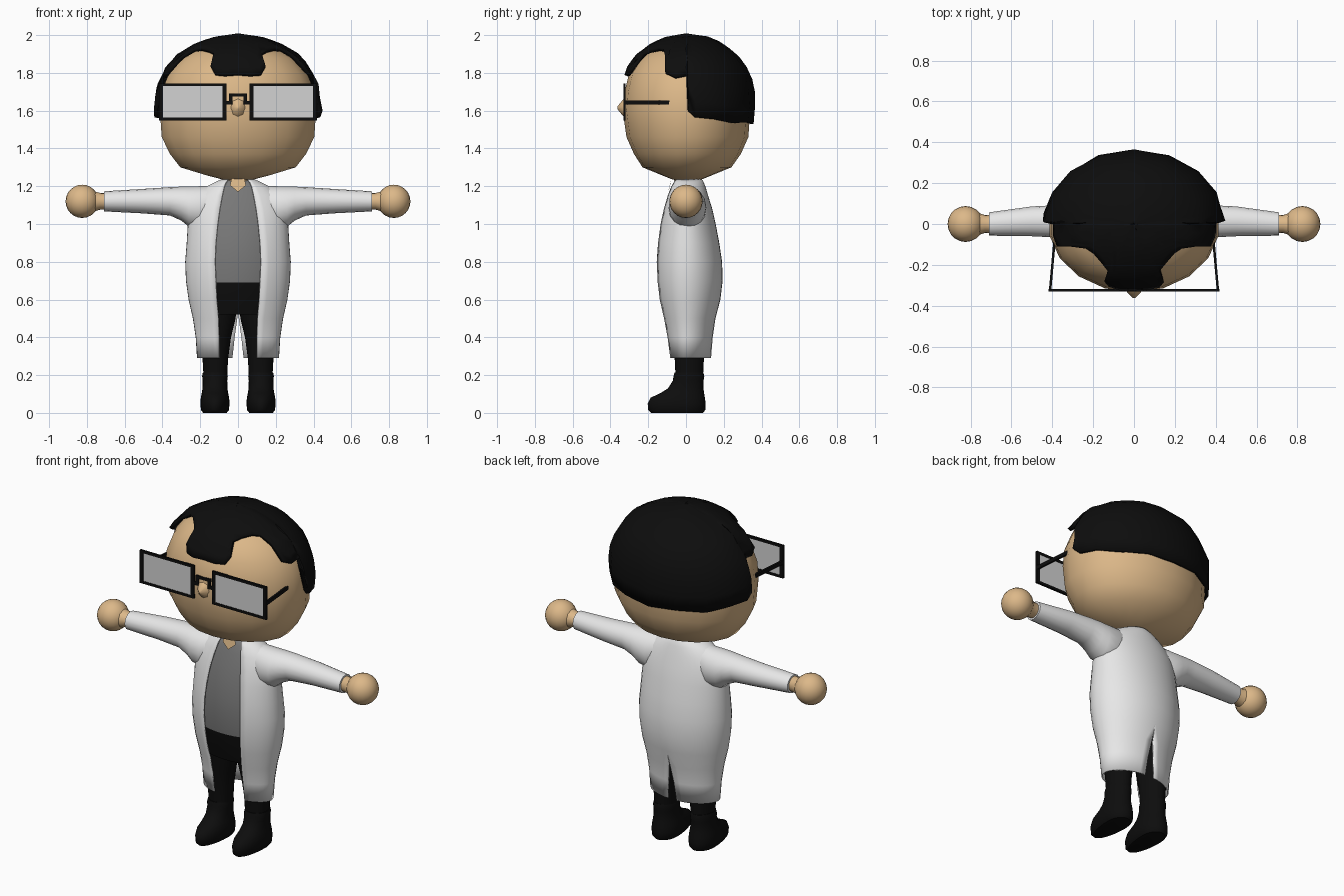
import bpy, bmesh, math, random
from mathutils import Vector

random.seed(4)
cube = bpy.data.objects.get("Cube")
if cube:
    bpy.data.objects.remove(cube, do_unlink=True)


def material(name, rgb):
    m = bpy.data.materials.new(name)
    m.use_nodes = True
    m.diffuse_color = (*rgb, 1)
    bsdf = next(n for n in m.node_tree.nodes if n.type == "BSDF_PRINCIPLED")
    bsdf.inputs["Base Color"].default_value = (*rgb, 1)
    bsdf.inputs["Roughness"].default_value = 0.8
    return m


SKIN = material("skin tan", (0.72, 0.48, 0.25))
BLACK = material("black", (0.004, 0.004, 0.004))
WHITE = material("coat white", (0.8, 0.8, 0.8))
GREY = material("shirt grey", (0.19, 0.19, 0.19))
LENS = material("lens pale grey", (0.65, 0.65, 0.65))


def finish(name, bm, mats, angle=50):
    bmesh.ops.recalc_face_normals(bm, faces=bm.faces)
    me = bpy.data.meshes.new(name)
    bm.to_mesh(me)
    bm.free()
    for m in mats:
        me.materials.append(m)
    ob = bpy.data.objects.new(name, me)
    bpy.context.collection.objects.link(ob)
    bpy.ops.object.select_all(action="DESELECT")
    ob.select_set(True)
    bpy.context.view_layer.objects.active = ob
    if angle:
        bpy.ops.object.shade_smooth_by_angle(angle=math.radians(angle))
    return ob


def loft(name, rings, mats, closed=True, caps=True, angle=50, rule=None):
    """Skin a list of rings that share one point count."""
    bm = bmesh.new()
    rows = [[bm.verts.new(p) for p in ring] for ring in rings]
    n = len(rows[0])
    for a, b in zip(rows, rows[1:]):
        for i in range(n if closed else n - 1):
            j = (i + 1) % n
            bm.faces.new((a[i], a[j], b[j], b[i]))
    if caps:
        bm.faces.new(rows[0])
        bm.faces.new(rows[-1])
    if rule:
        for f in bm.faces:
            f.material_index = rule(f.calc_center_median())
    return finish(name, bm, mats, angle)


def oval(z, hw, front, back, cx=0.0, segs=24):
    """Level ring with its own front and back depth."""
    pts = []
    for i in range(segs):
        a = 2 * math.pi * i / segs
        d = front if math.cos(a) > 0 else back
        pts.append((cx + hw * math.sin(a), -d * math.cos(a), z))
    return pts


def cross(x, zc, rz, yc, ry, segs=16):
    """Upright ring across the arm."""
    turn = [2 * math.pi * i / segs for i in range(segs)]
    return [(x, yc + ry * math.cos(a), zc + rz * math.sin(a)) for a in turn]


def box(name, lo, hi, mat):
    bm = bmesh.new()
    bmesh.ops.create_cube(bm, size=1)
    for v in bm.verts:
        v.co = [l + (h - l) * (c + 0.5) for l, h, c in zip(lo, hi, v.co)]
    return finish(name, bm, [mat], 0)


def lookup(table, z):
    """Linear interpolation in a table sorted by its first column."""
    for a, b in zip(table, table[1:]):
        if z <= b[0]:
            t = max(0, (z - a[0]) / (b[0] - a[0]))
            return [p + (q - p) * t for p, q in zip(a[1:], b[1:])]
    return table[-1][1:]


# Head: height, half width, front depth, back depth
HEAD = [(1.235, .08, .07, .08), (1.255, .16, .12, .13), (1.3, .31, .23, .24),
        (1.37, .365, .275, .29), (1.46, .41, .315, .33), (1.6, .42, .335, .34),
        (1.7, .412, .325, .34), (1.8, .37, .3, .315), (1.88, .3, .245, .25),
        (1.93, .21, .17, .18), (1.96, .12, .1, .12), (1.975, .01, .01, .01)]
loft("head", [oval(*r, segs=18) for r in HEAD], [SKIN])
loft("neck", [oval(1.17, .05, .05, .05), oval(1.27, .075, .07, .07)], [SKIN])

# Nose: small cone on the face
nose = [[(r * math.sin(a), y, 1.615 + 1.25 * r * math.cos(a))
         for a in [math.pi * k / 4 for k in range(8)]]
        for y, r in ((-.3, .06), (-.335, .033), (-.363, .006))]
loft("nose", nose, [SKIN])

# Hair: shell over the head with a stepped hairline (turn from front, lowest z)
HAIRLINE = [(0, 1.79), (10, 1.785), (18, 1.79), (23, 1.83), (24.5, 1.9),
            (34, 1.915), (48, 1.925), (58, 1.92), (66, 1.88), (70, 1.8),
            (80, 1.775), (91, 1.785), (92, 1.6), (98, 1.565), (115, 1.555),
            (135, 1.535), (157, 1.54), (180, 1.53)]
line = HAIRLINE + [(360 - a, z) for a, z in HAIRLINE[-2:0:-1]]
shell = []
for k in range(10):
    t = 0.04 + 0.96 * k / 9
    row = []
    for deg, low in line:
        a = math.radians(deg)
        z = 1.998 - (1.998 - low) * t ** 1.8
        hw, front, back = lookup(HEAD, 1.6 + (z - 1.6) / 1.06)
        d = front if math.cos(a) > 0 else back
        s = 1.035 + random.uniform(-.012, .014)
        row.append((s * hw * math.sin(a), -s * d * math.cos(a), z))
    shell.append(row)
bm_crown = [Vector((p[0] * .1, p[1] * .1, 2.0)) for p in shell[0]]
hair = loft("hair", [bm_crown] + shell, [BLACK], caps=False)
mod = hair.modifiers.new("thickness", "SOLIDIFY")
mod.thickness, mod.offset = .02, 0

# Torso and coat share one profile: height, half width, front, back, opening, slit
COAT = [(.29, .213, .09, .13, .1, .03), (.4, .22, .105, .138, .1, .018),
        (.5, .235, .125, .152, .103, .004), (.6, .258, .15, .178, .112, 0),
        (.7, .272, .163, .19, .117, 0), (.8, .276, .167, .187, .121, 0),
        (.9, .268, .16, .172, .117, 0), (1.0, .262, .143, .153, .107, 0),
        (1.08, .255, .122, .135, .096, 0), (1.15, .22, .1, .113, .083, 0),
        (1.195, .165, .084, .1, .073, 0), (1.22, .115, .073, .09, .063, 0),
        (1.238, .075, .06, .078, .05, 0)]
heights = [.52, .6, .69] + [r[0] for r in COAT[5:]]
body = []
for z in heights:
    hw, front, back = lookup(COAT, z)[:3]
    body.append(oval(z, hw - .016, front - .012, back - .014, segs=40))
loft("shirt_and_trouser_top", body, [GREY, BLACK], rule=lambda c: int(c.z < .69))

half = []
for z, hw, front, back, gap, slit in COAT:
    a0, a1 = math.asin(gap / hw), math.pi - math.asin(slit / hw)
    row = []
    for i in range(17):
        a = a0 + (a1 - a0) * i / 16
        d = front if math.cos(a) > 0 else back
        row.append((max(0, hw * math.sin(a)), -d * math.cos(a), z))
    half.append(row)
coat = loft("coat", half, [WHITE], closed=False, caps=False)
mirror = coat.modifiers.new("mirror", "MIRROR")
mirror.merge_threshold = .001
mod = coat.modifiers.new("thickness", "SOLIDIFY")
mod.thickness, mod.offset = .008, 0

# Bare skin at the neckline
bm = bmesh.new()
outline = [(-.035, -.078, 1.24), (-.042, -.084, 1.205), (0, -.094, 1.17),
           (.042, -.084, 1.205), (.035, -.078, 1.24)]
bm.faces.new([bm.verts.new(p) for p in outline])
finish("neckline", bm, [SKIN], 0)

SLEEVE = [(.12, 1.1, .105, .008, .08), (.2, 1.085, .115, .008, .1),
          (.26, 1.092, .107, .008, .098), (.3, 1.108, .09, .01, .09),
          (.36, 1.12, .075, .013, .08), (.5, 1.121, .065, .013, .073),
          (.71, 1.12, .053, 0, .057)]
LEG = [(.19, .062, .055, .09, .12), (.29, .068, .06, .095, .12),
       (.4, .08, .075, .105, .117), (.5, .094, .09, .115, .107),
       (.58, .1, .1, .13, .105)]
BOOT = [(0, .062, .185, .09), (.015, .074, .2, .102), (.05, .077, .203, .104),
        (.08, .075, .188, .1), (.105, .07, .135, .096), (.13, .066, .095, .092),
        (.17, .065, .07, .093), (.195, .068, .066, .097), (.215, .064, .06, .092)]

for side, s in (("left", 1), ("right", -1)):
    # Arm
    loft(side + "_sleeve", [cross(s * r[0], *r[1:]) for r in SLEEVE], [WHITE])
    loft(side + "_wrist", [cross(s * x, 1.12, r, 0, r)
                           for x, r in ((.69, .043), (.73, .044), (.78, .06))], [SKIN])
    bm = bmesh.new()
    bmesh.ops.create_uvsphere(bm, u_segments=20, v_segments=12, radius=.088)
    bmesh.ops.translate(bm, verts=bm.verts, vec=(s * .825, 0, 1.12))
    finish(side + "_hand", bm, [SKIN])

    # Leg and boot
    loft(side + "_leg", [oval(*r[:4], cx=s * r[4]) for r in LEG], [BLACK])
    loft(side + "_boot", [oval(*r, cx=s * .122) for r in BOOT], [BLACK])

    # Glasses: rectangular rim, lens, half of the bridge and the ear piece
    def bar(name, x0, x1, z0, z1, mat=BLACK, y0=-.331, y1=-.319):
        lo, hi = sorted((s * x0, s * x1))
        return box(f"{side}_{name}", (lo, y0, z0), (hi, y1, z1), mat)

    bar("rim_top", .06, .418, 1.73, 1.745)
    bar("rim_bottom", .06, .418, 1.548, 1.563)
    bar("rim_inner", .06, .082, 1.563, 1.73)
    bar("rim_outer", .396, .418, 1.563, 1.73)
    bar("lens", .082, .396, 1.563, 1.73, LENS, -.328, -.322)
    bar("bridge_top", 0, .048, 1.675, 1.692)
    bar("bridge_drop", .03, .048, 1.64, 1.675)
    bar("bridge_foot", .03, .062, 1.632, 1.652)
    loft(side + "_ear_piece", [[(s * (x + u), y, 1.643 + v) for u, v in
                                ((-.006, -.011), (.006, -.011), (.006, .011), (-.006, .011))]
                               for x, y in ((.411, -.325), (.388, -.07))], [BLACK], angle=0)
